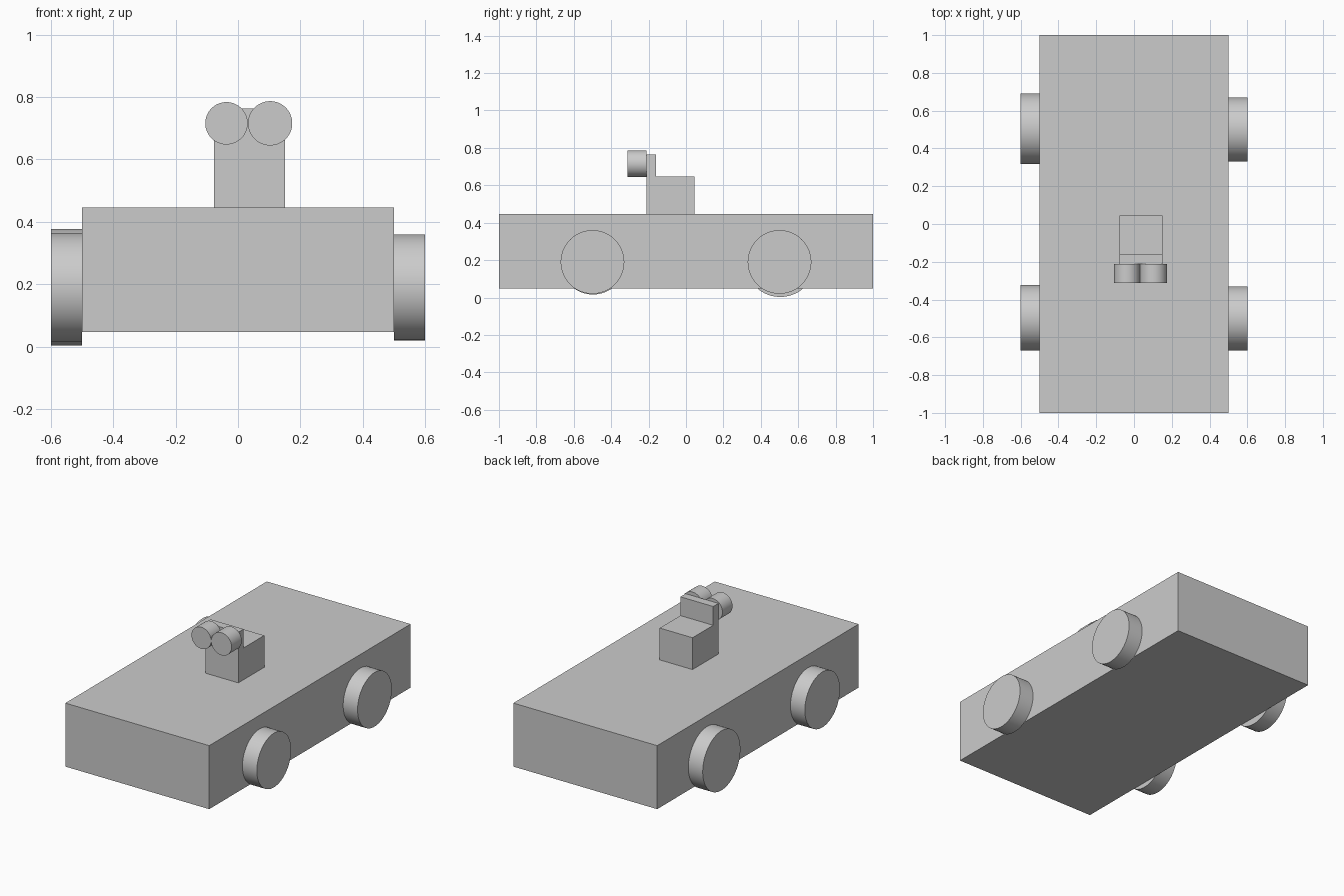
import bpy, bmesh, math
from mathutils import Matrix

if "Cube" in bpy.data.objects:
    bpy.data.objects.remove(bpy.data.objects["Cube"])


def make_object(name, bm):
    bmesh.ops.recalc_face_normals(bm, faces=bm.faces[:])
    mesh = bpy.data.meshes.new(name)
    bm.to_mesh(mesh)
    bm.free()
    obj = bpy.data.objects.new(name, mesh)
    bpy.context.collection.objects.link(obj)
    return obj


def box(name, lo, hi):
    size = [h - l for l, h in zip(lo, hi)]
    mid = [(h + l) / 2 for l, h in zip(lo, hi)]
    bm = bmesh.new()
    bmesh.ops.create_cube(bm, size=1, matrix=Matrix.Translation(mid) @ Matrix.Diagonal((*size, 1)))
    return make_object(name, bm)


def cylinder(name, centre, radius, depth, axis):
    turn = Matrix.Rotation(math.pi / 2, 4, 'Y' if axis == 'x' else 'X')
    bm = bmesh.new()
    bmesh.ops.create_cone(bm, cap_ends=True, segments=96, radius1=radius, radius2=radius,
                          depth=depth, matrix=Matrix.Translation(centre) @ turn)
    for f in bm.faces:
        f.smooth = len(f.verts) == 4
    for e in bm.edges:
        e.smooth = all(f.smooth for f in e.link_faces)
    return make_object(name, bm)


# Body slab
box("body", (-0.5, -1, 0.047), (0.5, 1, 0.446))

# Wheels, each slightly different in size
for name, x, y, radius in (("front_right_wheel", 0.55, -0.5, 0.17),
                           ("back_right_wheel", 0.55, 0.5, 0.17),
                           ("front_left_wheel", -0.55, -0.497, 0.174),
                           ("back_left_wheel", -0.55, 0.504, 0.187)):
    cylinder(name, (x, y, 0.19), radius, 0.1, 'x')

# Seat block with upright back, an L profile extruded across x
profile = [(-0.212, 0.446), (0.045, 0.446), (0.045, 0.646),
           (-0.16, 0.646), (-0.16, 0.764), (-0.212, 0.764)]
bm = bmesh.new()
face = bm.faces.new([bm.verts.new((-0.077, y, z)) for y, z in profile])
side = bmesh.ops.extrude_face_region(bm, geom=[face])["geom"]
bmesh.ops.translate(bm, vec=(0.228, 0, 0), verts=[v for v in side if isinstance(v, bmesh.types.BMVert)])
make_object("seat", bm)

# Pair of round drums on the front of the seat back
cylinder("left_drum", (-0.037, -0.262, 0.716), 0.068, 0.1, 'y')
cylinder("right_drum", (0.103, -0.262, 0.716), 0.071, 0.1, 'y')
